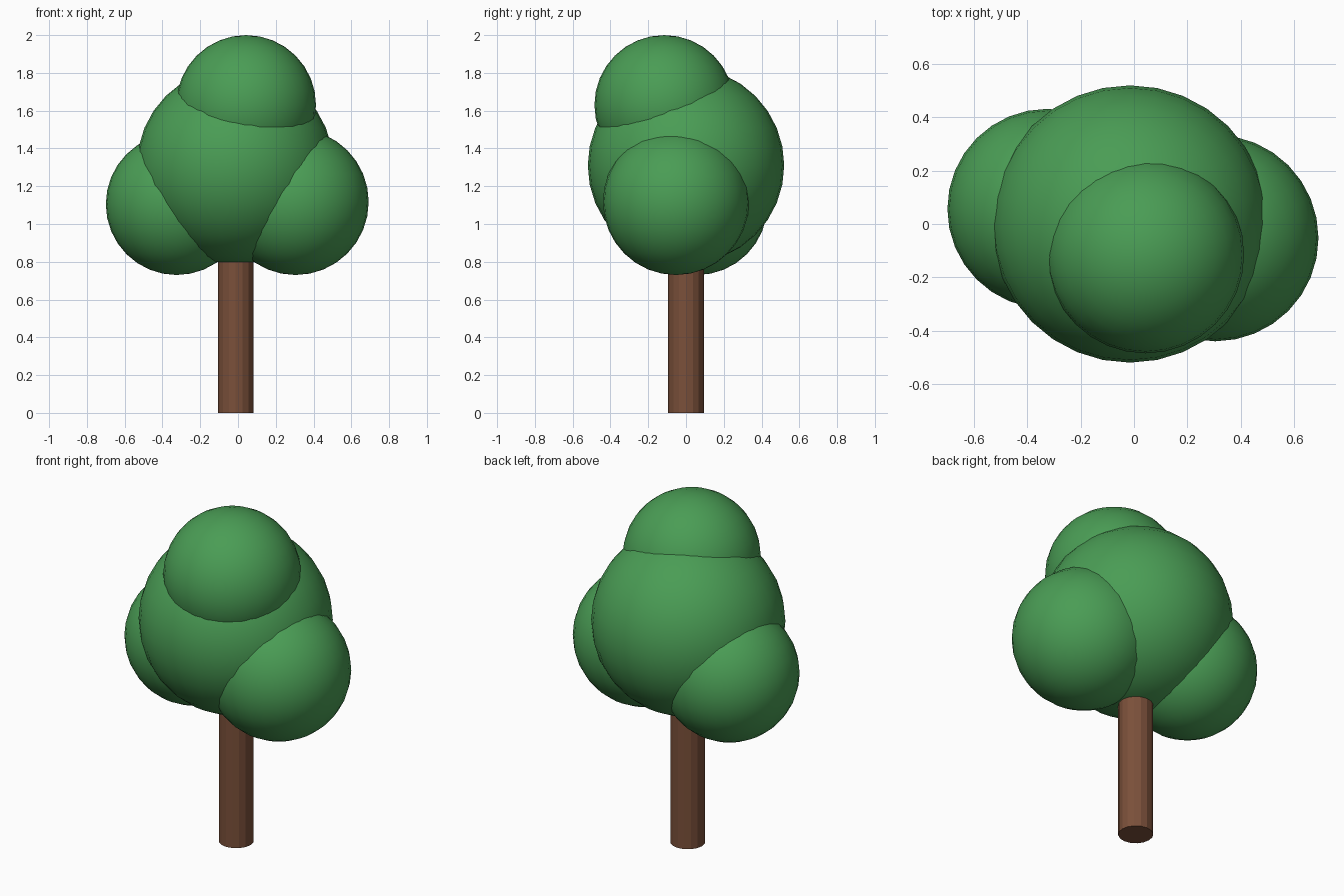
import bpy

cube = bpy.data.objects.get("Cube")
if cube:
    bpy.data.objects.remove(cube, do_unlink=True)


def make_material(name, rgb):
    mat = bpy.data.materials.new(name)
    mat.use_nodes = True
    colour = (*rgb, 1.0)
    mat.diffuse_color = colour
    bsdf = next(n for n in mat.node_tree.nodes if n.type == "BSDF_PRINCIPLED")
    bsdf.inputs["Base Color"].default_value = colour
    return mat


leaf_green = make_material("leaf green", (0.068, 0.335, 0.09))
bark_brown = make_material("bark brown", (0.195, 0.08, 0.042))


def foliage(name, centre, radius):
    """One smooth rounded clump of leaves."""
    bpy.ops.mesh.primitive_uv_sphere_add(
        segments=32, ring_count=16, radius=radius, location=centre)
    obj = bpy.context.object
    obj.name = name
    obj.data.materials.append(leaf_green)
    bpy.ops.object.shade_smooth()


# Crown: a large core with three smaller clumps
foliage("crown_core", (-0.015, 0.0, 1.31), 0.52)
foliage("crown_top", (0.043, -0.115, 1.63), 0.37)
foliage("crown_left", (0.305, -0.053, 1.117), 0.39 - 0.003)
foliage("crown_right", (-0.325, 0.057, 1.105), 0.375)

# Trunk: faceted post running up into the crown
height = 1.0
bpy.ops.mesh.primitive_cylinder_add(
    vertices=16, radius=0.094, depth=height, location=(-0.012, 0.0, height / 2))
trunk = bpy.context.object
trunk.name = "trunk"
trunk.data.materials.append(bark_brown)
bpy.ops.object.shade_flat()
